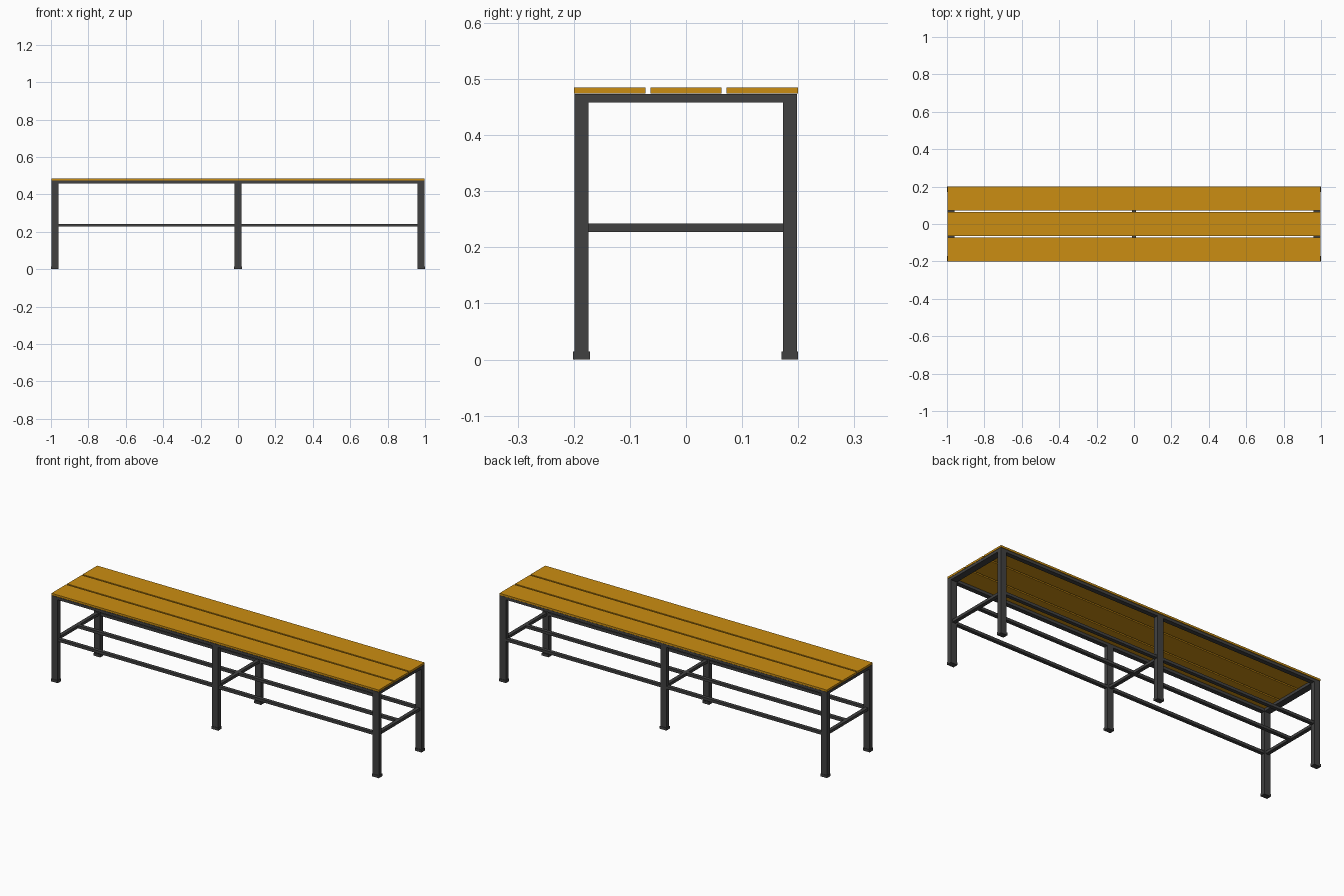
import bpy

if "Cube" in bpy.data.objects:
    bpy.data.objects.remove(bpy.data.objects["Cube"])


def material(name, rgb):
    m = bpy.data.materials.new(name)
    m.diffuse_color = (*rgb, 1)
    m.use_nodes = True
    m.node_tree.nodes["Principled BSDF"].inputs["Base Color"].default_value = m.diffuse_color
    return m


wood = material("amber wood", (0.60, 0.27, 0.006))
steel = material("dark steel", (0.053, 0.053, 0.053))


def box(name, x, y, z, mat):
    """Box from (min, max) pairs on each axis."""
    bpy.ops.mesh.primitive_cube_add(size=1, location=[(a + b) / 2 for a, b in (x, y, z)])
    o = bpy.context.object
    o.name = name
    o.scale = [b - a for a, b in (x, y, z)]
    bpy.ops.object.transform_apply(location=False, rotation=False, scale=True)
    o.data.materials.append(mat)
    return o


def span(c, w):
    return (c - w / 2, c + w / 2)


LEG_X = (-0.9795, 0, 0.9795)
LEG_Y = (-0.1865, 0.1850)
LEG_W, LEG_D = 0.037, 0.025
TOP = (0.458, 0.473)
LOW = (0.227, 0.242)
inner_y = (LEG_Y[0] + LEG_D / 2, LEG_Y[1] - LEG_D / 2)

# seat slats
for y in (-0.1357, 0, 0.1357):
    box("seat_slat", (-0.998, 0.998), span(y, 0.127), (0.4745, 0.485), wood)

# legs with slightly wider feet
for x in LEG_X:
    for y in LEG_Y:
        box("leg", span(x, LEG_W), span(y, LEG_D), (0.012, 0.473), steel)
        box("foot", span(x, 0.041), span(y, 0.030), (0, 0.014), steel)
    # lower cross bars
    box("lower_cross_bar", span(x, 0.02), inner_y, LOW, steel)

# upper end rails
for x in (LEG_X[0], LEG_X[2]):
    box("upper_end_rail", span(x, LEG_W), inner_y, TOP, steel)

# long rails between the legs, upper and lower
for x0, x1 in zip(LEG_X, LEG_X[1:]):
    bay = (x0 + LEG_W / 2, x1 - LEG_W / 2)
    for y in LEG_Y:
        box("upper_long_rail", bay, span(y, LEG_D), TOP, steel)
        box("lower_long_rail", bay, span(y, 0.02), LOW, steel)
    # middle rail joins the cross bars
    box("lower_middle_rail", (x0 + 0.01, x1 - 0.01), span(0, 0.02), LOW, steel)
